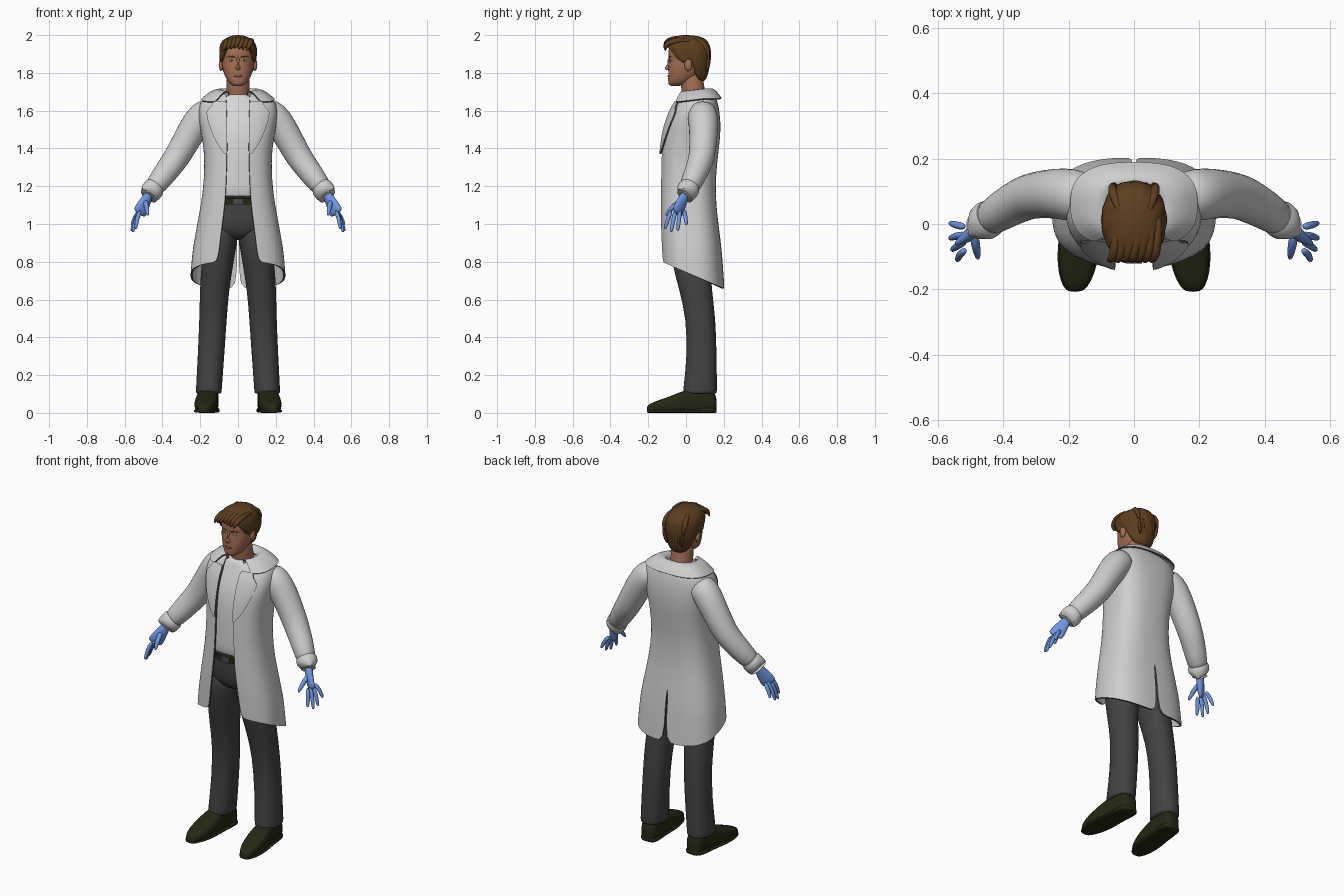
import bpy, bmesh, math
from math import sin, cos, pi, radians
from mathutils import Vector, Matrix

if "Cube" in bpy.data.objects:
    bpy.data.objects.remove(bpy.data.objects["Cube"])


def material(name, r, g, b):
    m = bpy.data.materials.new(name)
    m.use_nodes = True
    m.diffuse_color = (r, g, b, 1)
    bsdf = next(n for n in m.node_tree.nodes if n.type == 'BSDF_PRINCIPLED')
    bsdf.inputs["Base Color"].default_value = (r, g, b, 1)
    return m


COAT = material("coat_white", .62, .62, .63)
SHIRT = material("shirt_white", .68, .68, .69)
TRIM = material("edge_grey", .07, .07, .07)
CLOTH = material("trouser_charcoal", .055, .055, .057)
GLOVE = material("glove_blue", .16, .31, .76)
LEATHER = material("dark_leather", .02, .02, .007)
HAIR = material("hair_brown", .11, .05, .014)
SKIN = material("skin", .38, .16, .09)
LIP = material("lip", .27, .1, .06)
EYE = material("eye_grey_blue", .35, .42, .5)
made = []


def finish(name, bm, mats, mirror=False, sub=1, thick=0):
    mesh = bpy.data.meshes.new(name)
    bm.to_mesh(mesh)
    bm.free()
    for m in mats:
        mesh.materials.append(m)
    ob = bpy.data.objects.new(name, mesh)
    bpy.context.collection.objects.link(ob)
    if mirror:
        ob.modifiers.new("Mirror", 'MIRROR').merge_threshold = .0015
    if sub:
        ob.modifiers.new("Smooth", 'SUBSURF').levels = sub
    if thick:
        s = ob.modifiers.new("Thickness", 'SOLIDIFY')
        s.thickness, s.offset, s.material_offset_rim = thick, -1, 1
    made.append(ob)


def skin(name, rings, mats, closed=True, caps=(True, True), **kw):
    """Bridge a list of point rings into a surface."""
    bm = bmesh.new()
    rows = [[bm.verts.new(p) for p in r] for r in rings]
    n = len(rows[0])
    for a, b in zip(rows, rows[1:]):
        for i in range(n if closed else n - 1):
            j = (i + 1) % n
            bm.faces.new((a[i], b[i], b[j], a[j]))
    if closed:
        for row, cap in zip((rows[0], rows[-1]), caps):
            if cap:
                bm.faces.new(row)
        bmesh.ops.recalc_face_normals(bm, faces=bm.faces[:])
    finish(name, bm, mats, **kw)


def power(v, e):
    return math.copysign(abs(v) ** e, v)


def sect(z, rx, yf, yb, a, e=.75, cx=0):
    """Point at angle a on a rounded section; -90 degrees is the front."""
    return Vector((cx + rx * power(cos(a), e),
                   (yf + yb) / 2 + (yb - yf) / 2 * power(sin(a), e), z))


def at(table, k):
    """Linear lookup in rows sorted by their first value."""
    rows = sorted(table)
    k = min(max(k, rows[0][0]), rows[-1][0])
    for p, q in zip(rows, rows[1:]):
        if k <= q[0]:
            t = (k - p[0]) / (q[0] - p[0])
            return [u + (v - u) * t for u, v in zip(p[1:], q[1:])]


def loft(name, table, mat, n=24, e=.75, **kw):
    skin(name, [[sect(*r[:4], 2 * pi * i / n, e, *r[4:]) for i in range(n)]
                for r in table], [mat], **kw)


def tube(name, pts, radii, mat, n=12, **kw):
    """Sweep an ellipse along a path; radii are numbers or (thickness, width)."""
    pts = [Vector(p) for p in pts]
    rings = []
    for i, p in enumerate(pts):
        d = pts[min(i + 1, len(pts) - 1)] - pts[max(i - 1, 0)]
        q = d.to_track_quat('Z', 'Y')
        r = radii[i] if isinstance(radii[i], tuple) else (radii[i], radii[i])
        rings.append([p + q @ Vector((r[0] * cos(2 * pi * k / n), r[1] * sin(2 * pi * k / n), 0))
                      for k in range(n)])
    skin(name, rings, [mat], **kw)


def ellipsoid(name, centre, size, mat, mirror=False):
    bm = bmesh.new()
    bmesh.ops.create_uvsphere(bm, u_segments=16, v_segments=10, radius=1,
                              matrix=Matrix.Translation(centre) @ Matrix.Diagonal((*size, 1)))
    finish(name, bm, [mat], mirror=mirror, sub=0)


# Coat body: height, half width, front, back, half opening
coat = [(1.70, .11, 0, .13, .062), (1.68, .17, -.03, .155, .063), (1.64, .205, -.057, .17, .063),
        (1.58, .213, -.092, .18, .062), (1.50, .2, -.118, .185, .06), (1.4, .18, -.132, .175, .06),
        (1.25, .177, -.134, .156, .061), (1.1, .197, -.137, .16, .07), (1.0, .217, -.137, .172, .084),
        (.9, .234, -.134, .184, .096), (.85, .243, -.132, .19, .102), (.75, .252, -.13, .204, .112)]
rings = []
for z, rx, yf, yb, w in coat:
    start = -math.acos((w / rx) ** (1 / .75))
    ring = [sect(z, rx, yf, yb, start + (pi / 2 - start) * i / 16) for i in range(17)]
    ring[-1].x = 0 if z > .95 else .006
    if z < .8:
        for p in ring:
            p.z = .745 - .43 * p.y
    rings.append(ring)
skin("coat_body", rings, [COAT, TRIM], closed=False, mirror=True, thick=.01)

# Lapels follow the coat front
lapel_edge = [(1.37, .072), (1.42, .115), (1.52, .155), (1.6, .178), (1.615, .145), (1.65, .135)]
rings = []
for z, edge in reversed(lapel_edge):
    rx, yf, yb, w = at(coat, z)
    ring = []
    for i in range(7):
        x = w - .002 + (edge - w) * i / 6
        c = (x / rx) ** (1 / .75)
        ring.append((x, (yf + yb) / 2 - (yb - yf) / 2 * (1 - c * c) ** .375 - .011, z))
    rings.append(ring)
skin("lapels", rings, [COAT, TRIM], closed=False, mirror=True, thick=.009)

# Folded collar
rings = []
for row in [(1.69, .075, -.025, .1), (1.728, .085, -.03, .125), (1.708, .15, -.045, .162),
            (1.665, .196, -.072, .19)]:
    ring = [sect(*row, radians(-60 + 150 * i / 14)) for i in range(15)]
    ring[-1].x = 0
    for p in ring:
        p.z -= .12 * max(0, .1 - p.y)
    rings.append(ring)
skin("collar", rings, [COAT, TRIM], closed=False, mirror=True, thick=.008)

# Sleeves and cuffs
tube("sleeves", [(.13, .085, 1.61), (.19, .088, 1.575), (.24, .095, 1.505), (.305, .088, 1.385),
                 (.34, .078, 1.33), (.40, .045, 1.25), (.463, .002, 1.168)],
     [.07, .084, .078, .073, .07, .062, .054], COAT, n=16, mirror=True)
tube("cuffs", [(.436, .022, 1.202), (.44, .02, 1.198), (.475, -.008, 1.15), (.478, -.01, 1.146),
               (.472, -.005, 1.155)],
     [.05, .062, .06, .054, .04], COAT, n=16, mirror=True)

# Gloved hands
tube("gloves", [(.468, 0, 1.165), (.482, -.014, 1.135), (.5, -.03, 1.1), (.518, -.043, 1.065),
                (.524, -.047, 1.052)],
     [.024, (.022, .03), (.021, .04), (.016, .045), (.01, .038)], GLOVE, mirror=True)
fingers = {"index": (-.078, (.542, -.112, .974)), "middle": (-.055, (.558, -.08, .956)),
           "ring": (-.031, (.565, -.044, .963)), "little": (-.009, (.564, .003, .995))}
for label, (y, tip) in fingers.items():
    base, tip = Vector((.516, y, 1.075)), Vector(tip)
    mid = base.lerp(tip, .5) + Vector((.006, 0, .003))
    tube(label + "_fingers", [base, mid, base.lerp(tip, .88), tip], [.0125, .0125, .01, .006],
         GLOVE, n=8, mirror=True)
tube("thumbs", [(.492, -.022, 1.125), (.485, -.062, 1.1), (.48, -.09, 1.068), (.477, -.108, 1.043)],
     [.014, .016, .012, .007], GLOVE, n=8, mirror=True)

# Shirt
loft("shirt", [(1.69, .07, -.024, .1), (1.675, .085, -.037, .115), (1.64, .14, -.05, .14),
               (1.58, .18, -.078, .155), (1.5, .175, -.105, .16), (1.4, .16, -.117, .15),
               (1.25, .155, -.118, .132), (1.15, .163, -.118, .135), (1.143, .16, -.112, .13)], SHIRT)

# Trousers and belt
loft("trouser_seat", [(1.16, .155, -.105, .122), (1.13, .16, -.109, .126), (1.05, .168, -.111, .132),
                      (.98, .16, -.106, .132), (.94, .11, -.085, .11), (.915, .05, -.05, .07)], CLOTH)
loft("trouser_legs", [(1.02, .085, -.09, .12, .078), (.92, .088, -.096, .127, .089),
                      (.8, .086, -.077, .13, .108), (.65, .078, -.036, .137, .125),
                      (.5, .073, .0, .158, .132), (.3, .071, .005, .163, .143),
                      (.13, .069, -.015, .165, .154), (.105, .069, -.017, .165, .155),
                      (.1, .06, -.008, .155, .155)], CLOTH, n=20, e=.9, mirror=True)
loft("belt", [(1.137, .158, -.108, .125), (1.135, .165, -.116, .132),
              (1.104, .167, -.117, .133), (1.102, .16, -.108, .125)], LEATHER, n=32, sub=0)
bm = bmesh.new()
bmesh.ops.create_cube(bm, size=1, matrix=Matrix.Translation((0, -.117, 1.119))
                      @ Matrix.Diagonal((.05, .008, .034, 1)))
finish("belt_buckle", bm, [TRIM], sub=0)

# Shoes: along y, half width, top height
last = [(-.208, .015, .034), (-.195, .034, .048), (-.15, .053, .066), (-.09, .062, .086),
        (-.03, .06, .112), (.04, .053, .135), (.12, .054, .13), (.15, .045, .11), (.163, .025, .08)]


def shoe_part(name, rows, grow, height=None):
    rings = []
    for y, hw, top in rows:
        h = height or top
        rings.append([(.163 - .085 * y + (hw + grow) * power(cos(a), .6), y,
                       h / 2 + h / 2 * power(sin(a), .6))
                      for a in (2 * pi * i / 16 for i in range(16))])
    skin(name, rings, [LEATHER], mirror=True)


shoe_part("shoes", last, 0)
shoe_part("soles", last, .004, .018)
shoe_part("heels", last[5:], .004, .03)

# Neck and head
tube("neck", [(0, .06, 1.62), (0, .042, 1.69), (0, .03, 1.75), (0, .025, 1.82)],
     [.066, .063, .062, .06], SKIN, n=16)
loft("head", [(1.729, .024, -.083, -.04), (1.743, .046, -.096, .02), (1.775, .067, -.094, .06),
              (1.81, .08, -.095, .09), (1.85, .086, -.094, .105), (1.872, .086, -.089, .11),
              (1.892, .087, -.095, .112), (1.925, .087, -.094, .112), (1.95, .078, -.08, .1),
              (1.975, .05, -.04, .07)], SKIN, n=28, e=.9)
tube("nose", [(0, -.082, 1.885), (0, -.095, 1.855), (0, -.105, 1.832), (0, -.09, 1.816)],
     [.008, .01, .016, .013], SKIN)
ellipsoid("ears", (.09, .012, 1.842), (.012, .021, .032), SKIN, True)
ellipsoid("eyes", (.034, -.077, 1.866), (.015, .0095, .0065), EYE, True)
ellipsoid("irises", (.033, -.083, 1.866), (.005, .005, .005), TRIM, True)
ellipsoid("mouth", (0, -.088, 1.784), (.025, .0095, .0075), LIP)
tube("eyebrows", [(.012, -.091, 1.881), (.035, -.085, 1.889), (.058, -.068, 1.883)],
     [.004, .005, .003], HAIR, n=8, mirror=True)

# Hair: a grooved cap with a hairline that drops from forehead to nape
cap = [(1.755, .06, -.05, .1), (1.8, .082, -.085, .12), (1.85, .094, -.098, .13),
       (1.9, .1, -.107, .134), (1.94, .1, -.113, .132), (1.97, .084, -.105, .118),
       (1.99, .055, -.07, .085), (2.0, .02, -.02, .035)]
hairline = [(-1, 1.936), (-.8, 1.928), (-.55, 1.875), (-.2, 1.85), (.1, 1.868),
            (.3, 1.80), (.6, 1.765), (1, 1.757)]
rings = []
for t, shrink in [(0, 1), (.04, 1), (.1, 1), (.2, 1), (.35, 1), (.52, 1), (.7, 1), (.87, 1),
                  (1, 1), (1, .82)]:
    ring = []
    for i in range(56):
        a = 2 * pi * i / 56
        z = 2.0 + (at(hairline, sin(a))[0] - 2.0) * t
        p = sect(z, *at(cap, z), a, .9)
        groove = shrink * (1 + .025 * sin(13 * a + 50 * z))
        ring.append((p.x * groove, .012 + (p.y - .012) * groove, z))
    rings.append(ring)
skin("hair_cap", rings, [HAIR], caps=(True, False))

# Swept fringe and crown locks
for i in range(7):
    x = -.062 + .021 * i
    drop = .012 * abs(i - 3) / 3
    tube("fringe_lock_%d" % (i + 1),
         [(x + .012, .03, 1.982 - drop), (x + .008, -.05, 1.986 - drop), (x, -.098, 1.97 - drop),
          (x - .01, -.114, 1.947 - drop), (x - .02, -.107, 1.928 - drop)],
         [.01, .016, .018, .013, .004], HAIR, n=8)
for i in range(6):
    x = -.06 + .024 * i
    tube("crown_lock_%d" % (i + 1),
         [(x * .6, .02, 1.986), (x, .08, 1.975), (x * 1.15, .12, 1.925),
          (x * 1.05, .122, 1.86), (x * .8, .108, 1.8)],
         [.008, .016, .017, .015, .004], HAIR, n=8)

# Bake modifiers, then smooth while keeping hems and edges crisp
bpy.ops.object.select_all(action='DESELECT')
for ob in made:
    ob.select_set(True)
bpy.context.view_layer.objects.active = made[0]
bpy.ops.object.convert(target='MESH')
bpy.ops.object.shade_smooth_by_angle(angle=radians(45))
